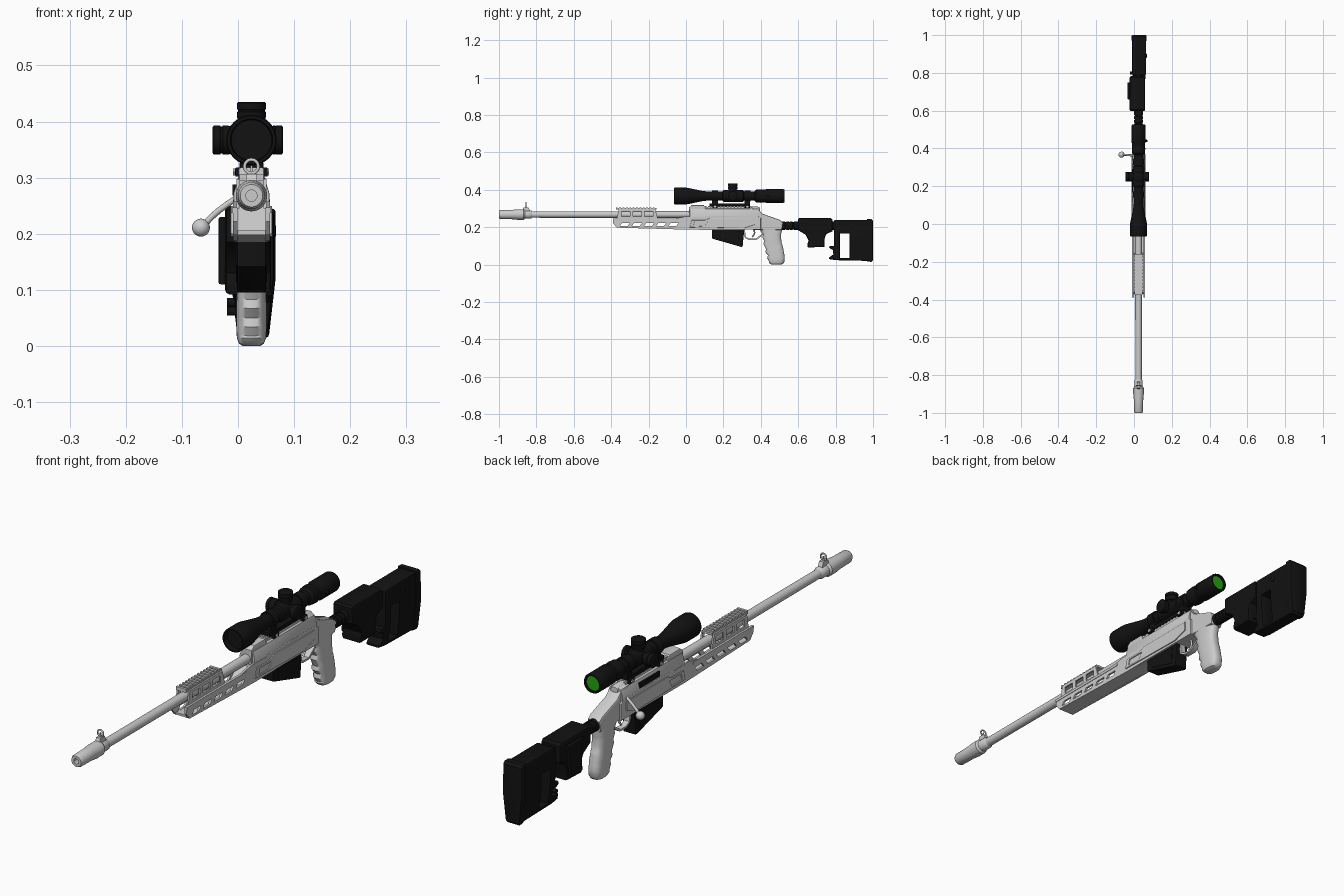
import bpy, bmesh, math
from mathutils import Matrix, Vector

if "Cube" in bpy.data.objects:
    bpy.data.objects.remove(bpy.data.objects["Cube"])

CX, AX, SZ = 0.024, 0.268, 0.367      # centre plane, bore height, scope height


def material(name, col):
    m = bpy.data.materials.new(name)
    m.diffuse_color = (*col, 1)
    m.use_nodes = True
    m.node_tree.nodes["Principled BSDF"].inputs["Base Color"].default_value = m.diffuse_color
    return m


BLACK = material("black", (0.006, 0.006, 0.006))
GREEN = material("green_glass", (0.02, 0.36, 0.005))


def finish(ob, mat=None):
    bpy.ops.object.select_all(action='DESELECT')
    bpy.context.view_layer.objects.active = ob
    ob.select_set(True)
    if ob.type == 'CURVE':
        bpy.ops.object.convert(target='MESH')
        ob = bpy.context.object
    if mat:
        ob.data.materials.clear()
        ob.data.materials.append(mat)
    bpy.ops.object.shade_smooth_by_angle(angle=math.radians(35))
    return ob


def plate(name, pts, x, hw, mat=None, bevel=0.0, holes=(), along='X'):
    """Filled outline with holes, extruded along X (outline y,z) or Y (outline x,z)."""
    cu = bpy.data.curves.new(name, 'CURVE')
    cu.dimensions, cu.fill_mode = '2D', 'BOTH'
    cu.extrude, cu.bevel_depth, cu.offset, cu.bevel_resolution = hw - bevel, bevel, -bevel, 1
    for loop in (pts, *holes):
        s = cu.splines.new('POLY')
        s.points.add(len(loop) - 1)
        for p, (a, b) in zip(s.points, loop):
            p.co = (a, b, 0, 1)
        s.use_cyclic_u = True
    ob = bpy.data.objects.new(name, cu)
    bpy.context.collection.objects.link(ob)
    if along == 'X':
        rot = Matrix(((0, 0, 1), (1, 0, 0), (0, 1, 0))).to_4x4()
        ob.matrix_world = Matrix.Translation((x, 0, 0)) @ rot
    else:
        rot = Matrix(((1, 0, 0), (0, 0, -1), (0, 1, 0))).to_4x4()
        ob.matrix_world = Matrix.Translation((0, x, 0)) @ rot
    return finish(ob, mat)


def rect(a0, a1, b0, b1, skew=0):
    return [(a0, b0), (a1, b0), (a1 + skew, b1), (a0 + skew, b1)]


def rings_mesh(name, rings, mat=None):
    bm = bmesh.new()
    vs = [[bm.verts.new(p) for p in r] for r in rings]
    n = len(vs[0])
    for a, b in zip(vs, vs[1:]):
        for i in range(n):
            bm.faces.new((a[i], a[(i + 1) % n], b[(i + 1) % n], b[i]))
    bm.faces.new(vs[0])
    bm.faces.new(vs[-1])
    bmesh.ops.recalc_face_normals(bm, faces=bm.faces)
    me = bpy.data.meshes.new(name)
    bm.to_mesh(me)
    bm.free()
    ob = bpy.data.objects.new(name, me)
    bpy.context.collection.objects.link(ob)
    return finish(ob, mat)


def lathe(name, prof, origin, axis='Y', mat=None, n=32):
    """Turn (position along axis, radius) pairs around an axis."""
    d = 'XYZ'.index(axis)
    rings = []
    for t, r in prof:
        ring = []
        for i in range(n):
            a = 2 * math.pi * i / n
            p = Vector(origin)
            p[d] += t
            p[(d + 1) % 3] += r * math.cos(a)
            p[(d + 2) % 3] += r * math.sin(a)
            ring.append(p)
        rings.append(ring)
    return rings_mesh(name, rings, mat)


def tube(name, pts, r, mat=None, cyclic=False):
    cu = bpy.data.curves.new(name, 'CURVE')
    cu.dimensions, cu.bevel_depth, cu.use_fill_caps = '3D', r, True
    s = cu.splines.new('BEZIER')
    s.bezier_points.add(len(pts) - 1)
    for p, c in zip(s.bezier_points, pts):
        p.co = c
        p.handle_left_type = p.handle_right_type = 'AUTO'
    s.use_cyclic_u, s.resolution_u = cyclic, 8
    ob = bpy.data.objects.new(name, cu)
    bpy.context.collection.objects.link(ob)
    return finish(ob, mat)


def box(name, x, y, z, mat=None, bevel=0.0):
    return plate(name, rect(*y, *z), (x[0] + x[1]) / 2, (x[1] - x[0]) / 2, mat, bevel)


# Barrel, muzzle and front sight
lathe("barrel", [(-0.86, .017), (0.06, .018)], (CX, 0, AX))
lathe("muzzle", [(-.95, .010), (-1, .010), (-1, .020), (-.992, .024), (-.93, .025), (-.90, .028),
                 (-.868, .028), (-.86, .022), (-.83, .022), (-.822, .017)], (CX, 0, AX))
plate("front_sight_base", [(-.88, .28), (-.83, .28), (-.842, .307), (-.868, .307)], CX, .009)
tube("front_sight_hood", [(CX + .012 * math.cos(a), -.855, .320 + .012 * math.sin(a))
                          for a in [i * math.pi / 4 for i in range(8)]], .003, cyclic=True)
box("front_sight_post", (CX - .002, CX + .002), (-.857, -.853), (.305, .322))

# Handguard channel with slanted slots
side = [(-.39, .222), (-.37, .198), (.02, .187), (.14, .187), (.14, .255), (.0, .258), (-.06, .247), (-.39, .247)]
slots = [rect(y, y + .042, .206, .222, .012) for y in (-.355, -.29, -.225, -.16, -.095)]
for s, tag in ((-1, "left"), (1, "right")):
    plate("handguard_side_" + tag, side, CX + s * .029, .004, holes=slots)
    plate("handguard_lip_" + tag, rect(-.39, -.03, .237, .247), CX + s * .031, .004)
    # Side frame of the forward rail
    plate("rail_frame_" + tag, [(-.37, .245), (-.15, .245), (-.165, .298), (-.36, .298)], CX + s * .024, .003,
          holes=[rect(y, y + .045, .258, .285) for y in (-.345, -.283, -.221)])
plate("handguard_floor", [(-.37, .198), (.14, .185), (.14, .195), (-.37, .206)], CX, .03)
plate("handguard_block", [(-.06, .19), (.14, .187), (.14, .25), (.0, .25)], CX, .027)


# Toothed rails
def rail(name, y0, y1, z0, z1, hw, pitch=.018):
    pts, y = [(y0, z0)], y0
    while y + pitch <= y1:
        pts += [(y, z1), (y + pitch * .55, z1), (y + pitch * .55, z1 - .005), (y + pitch, z1 - .005)]
        y += pitch
    plate(name, pts + [(y, z0)], CX, hw)


rail("forward_rail", -.375, -.155, .294, .307, .021)
rail("receiver_rail", .10, .37, .298, .314, .018)

# Receiver
sec = [(-.032, .24), (.032, .24), (.032, .272), (.024, .298), (.014, .304), (-.014, .304), (-.024, .298), (-.032, .272)]
plate("receiver_top", [(CX + a, b) for a, b in sec], .205, .185, along='Y', bevel=.002)
plate("receiver_front_ring", [(.015, .25), (.105, .25), (.105, .306), (.095, .318), (.03, .318), (.015, .305)],
      CX, .023, bevel=.004)
plate("chassis", [(.06, .187), (.40, .187), (.40, .25), (.38, .262), (.10, .262), (.06, .245)], CX, .033, bevel=.002)
for s, tag in ((-1, "left"), (1, "right")):
    plate("chassis_panel_" + tag, [(.02, .20), (.31, .195), (.37, .215), (.37, .25), (.13, .25), (.10, .238), (.03, .238)],
          CX + s * .034, .003, bevel=.002,
          holes=[[(.04, .207), (.10, .205), (.115, .23), (.045, .23)]])
plate("rear_tang", [(.34, .187), (.34, .302), (.385, .298), (.41, .272), (.50, .240), (.518, .226), (.512, .185)],
      CX, .026, bevel=.006)
box("ejection_port", (CX - .034, CX - .028), (.17, .29), (.268, .288), BLACK)

# Bolt, handle and knob
lathe("bolt_shroud", [(0, .02), (.045, .02), (.055, .015), (.056, .006)], (CX, .34, .29))
tube("bolt_handle", [(CX - .02, .362, .268), (-.02, .364, .252), (-.045, .366, .232), (-.062, .367, .214)], .0055)
lathe("bolt_knob", [(-.016 * math.cos(math.pi * i / 12), max(.0005, .016 * math.sin(math.pi * i / 12)))
                    for i in range(13)], (-.066, .367, .211), 'Z', n=24)

# Grip with finger grooves
rings = []
for front, back, z, hw in [(.385, .512, .195, .024), (.40, .512, .178, .025), (.412, .508, .16, .025),
                           (.408, .508, .145, .026), (.419, .510, .128, .026), (.414, .512, .112, .026),
                           (.428, .515, .095, .026), (.424, .519, .079, .027), (.438, .522, .062, .027),
                           (.434, .525, .046, .027), (.444, .528, .03, .027), (.442, .526, .014, .026),
                           (.450, .518, .004, .022), (.462, .505, .0, .015)]:
    ring = []
    for i in range(24):
        c, s = math.cos(i * math.pi / 12), math.sin(i * math.pi / 12)
        ring.append((CX + hw * math.copysign(abs(c) ** .7, c),
                     (front + back) / 2 + (back - front) / 2 * math.copysign(abs(s) ** .7, s),
                     z + .012 * s * (z < .1) * (z > .02)))
    rings.append(ring)
rings_mesh("pistol_grip", rings)

# Trigger group and magazine
guard = [(.305, .19), (.313, .145), (.335, .132), (.375, .132), (.395, .145), (.412, .16), (.412, .168), (.392, .154),
         (.372, .139), (.338, .139), (.320, .149), (.314, .19)]
plate("trigger_guard", guard, CX, .011)
tube("trigger", [(CX, .362, .19), (CX, .366, .168), (CX, .354, .148)], .004)
plate("magazine", [(.138, .195), (.138, .142), (.145, .138), (.295, .095), (.303, .097), (.312, .195)],
      CX, .026, BLACK, .003)
plate("magazine_rib", [(.165, .18), (.165, .145), (.28, .113), (.285, .18)], CX, .028, BLACK, .001)

# Scope body, lens faces and turrets
lathe("scope_body", [(-.045, .036), (-.065, .038), (-.065, .043), (-.06, .045), (.0, .045), (.012, .043), (.09, .027),
                     (.11, .025), (.195, .025), (.20, .031), (.305, .031), (.31, .025), (.365, .025), (.375, .034),
                     (.40, .036), (.405, .034), (.425, .034), (.43, .037), (.52, .037), (.527, .034), (.527, .030),
                     (.515, .029)], (CX, 0, SZ), mat=BLACK)
lathe("rear_lens", [(.514, .028), (.519, .028)], (CX, 0, SZ), mat=GREEN)
lathe("power_ring_knob", [(0, .007), (.047, .006)], (CX, .44, SZ), 'X', BLACK, 12)
cap = [(0, .020), (.034, .020), (.035, .024), (.042, .026)]
for name, axis, sgn, L in (("top_turret", 'Z', 1, .068), ("right_turret", 'X', 1, .056), ("left_turret", 'X', -1, .069)):
    prof = cap + [(L - .018, .026), (L - .017, .024), (L - .014, .024), (L - .013, .026), (L - .002, .026), (L, .023)]
    lathe(name, [(sgn * t, r) for t, r in prof], (CX, .25, SZ), axis, BLACK)

# Scope mount and rings
box("scope_mount", (CX - .021, CX + .021), (.125, .335), (.312, .328), BLACK, .002)
for i, y in enumerate((.155, .328)):
    lathe(f"scope_ring_{i}", [(-.016, .024), (-.016, .030), (.016, .030), (.016, .024)], (CX, y, SZ), mat=BLACK)
    box(f"ring_foot_{i}", (CX - .018, CX + .018), (y - .015, y + .015), (.31, .345), BLACK)
    box(f"mount_clamp_{i}", (CX - .029, CX + .029), (y - .014, y + .014), (.302, .318), BLACK, .002)
    lathe(f"clamp_nut_{i}", [(-.033, .007), (.031, .007)], (CX, y, .310), 'X', n=6)

# Stock tube and cheek section
tub = [(.50, .018), (.515, .023)]
for y in (.53, .55, .57):
    tub += [(y, .023), (y + .001, .020), (y + .006, .020), (y + .007, .023)]
lathe("stock_tube", tub + [(.86, .023)], (CX, 0, .208), mat=BLACK)
plate("cheek_section", [(.598, .243), (.605, .25), (.775, .25), (.783, .24), (.783, .178), (.752, .165), (.742, .145),
                        (.74, .095), (.652, .092), (.648, .105), (.655, .13), (.64, .16), (.598, .185)],
      .018, .041, BLACK, .008)
plate("cheek_side_pad", [(.66, .23), (.75, .23), (.74, .17), (.73, .11), (.665, .11), (.67, .17)], -.026, .009, BLACK, .004)


# Butt with window, narrowing toward the toe
def taper(ob, z0=.12, k=2.9):
    bm = bmesh.new()
    bm.from_mesh(ob.data)
    inv = ob.matrix_world.inverted()
    for z in (z0, .07):
        bmesh.ops.bisect_plane(bm, geom=bm.verts[:] + bm.edges[:] + bm.faces[:],
                               plane_co=inv @ Vector((0, 0, z)), plane_no=(0, 1, 0))
    for v in bm.verts:
        v.co.z *= 1 - k * max(0, z0 - v.co.y)
    bm.to_mesh(ob.data)
    bm.free()


butt = [(.79, .235), (.80, .240), (.985, .240), (.985, .02), (.80, .024), (.765, .03), (.765, .038), (.788, .055),
        (.785, .078), (.765, .09), (.768, .1), (.79, .1), (.79, .165)]
taper(plate("butt", butt, .027, .037, BLACK, .006, holes=[rect(.823, .874, .036, .166)]))
taper(plate("butt_pad", [(.968, .245), (.99, .245), (.999, .236), (1.0, .13), (.999, .024), (.99, .015), (.968, .018)],
            .027, .040, BLACK, .006))
for i, z in enumerate((.062, .078)):
    lathe(f"butt_screw_{i}", [(-.048, .008), (.0, .008)], (.028, .80, z), 'X', BLACK, 16)
lathe("stock_lock", [(0, .012), (.052, .012), (.054, .009)], (.014, .89, .205), 'X', BLACK, 20)
